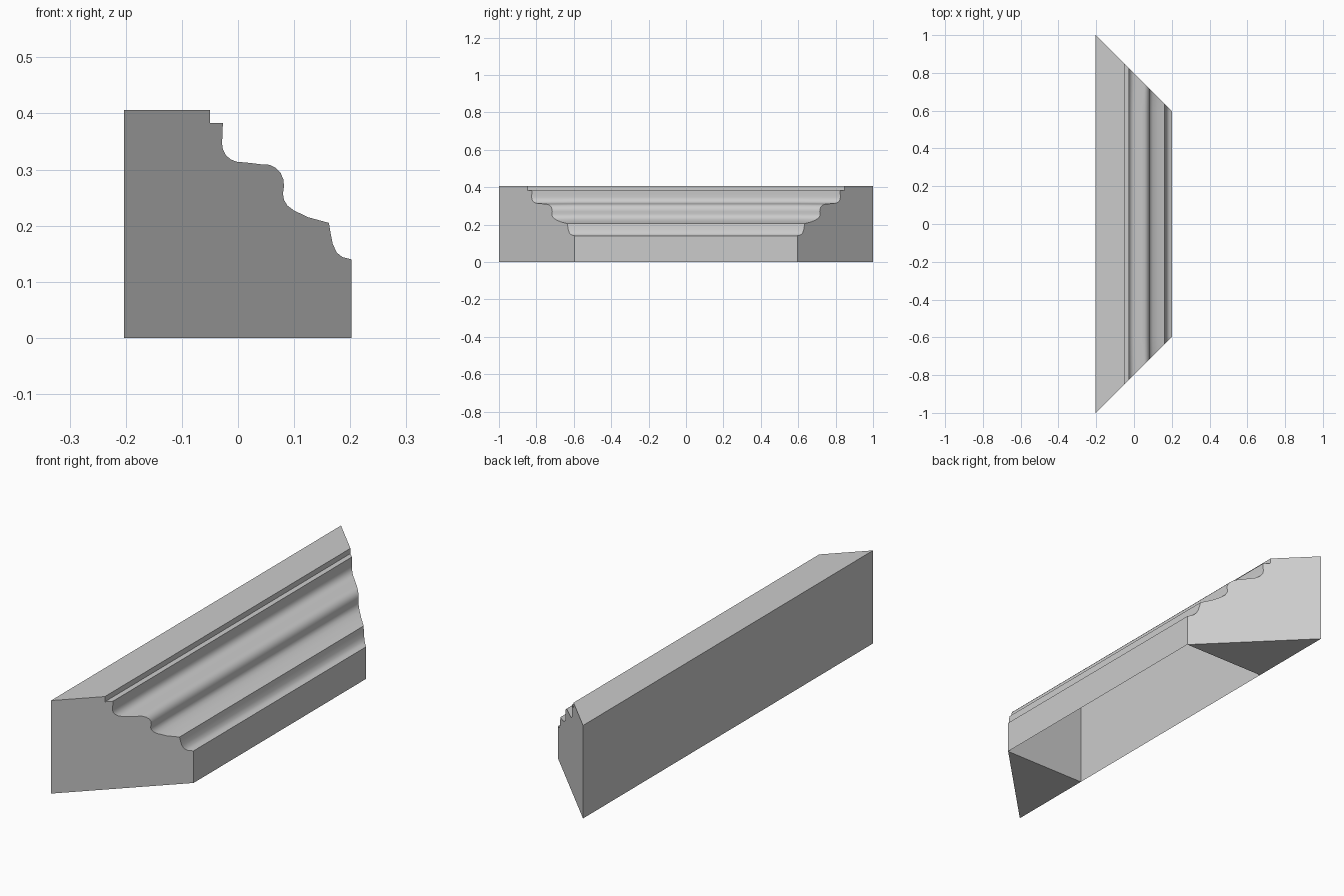
import bpy, bmesh

if "Cube" in bpy.data.objects:
    bpy.data.objects.remove(bpy.data.objects["Cube"])

# Moulding cross-section (x, z), from back bottom over the top to front bottom
PROFILE = [(-.203, 0), (-.203, .406), (-.05, .406), (-.05, .383), (-.027, .383),
           (-.0275, .365), (-.0285, .347), (-.027, .336), (-.022, .326), (-.013, .318), (-.002, .314),
           (.02, .312), (.04, .3095), (.056, .3085), (.067, .303), (.076, .294), (.081, .282),
           (.082, .27), (.080, .257), (.082, .246), (.088, .236), (.100, .227),
           (.125, .215), (.162, .205), (.165, .187), (.169, .167), (.176, .152),
           (.186, .144), (.202, .140), (.202, 0)]
INNER = .595                      # where the straight run meets the mitred ends


def mitre(x):
    return .797 - x


def loft(name, y0, y1, closed):
    """Sweep the profile from y0(x) to y1(x); closed adds the bottom and both end faces."""
    bm = bmesh.new()
    a = [bm.verts.new((x, y0(x), z)) for x, z in PROFILE]
    b = [bm.verts.new((x, y1(x), z)) for x, z in PROFILE]
    n = len(PROFILE)
    for i in range(n if closed else n - 1):
        j = (i + 1) % n
        bm.faces.new((a[i], a[j], b[j], b[i]))
    if closed:
        bm.faces.new(a[::-1])
        bm.faces.new(b)
    bmesh.ops.remove_doubles(bm, verts=bm.verts, dist=1e-4)
    bmesh.ops.recalc_face_normals(bm, faces=bm.faces)
    if not closed:                # open shell: make the normals point outward
        bm.faces.ensure_lookup_table()
        back = min(bm.faces, key=lambda f: f.calc_center_median().x)
        if back.normal.x > 0:
            bmesh.ops.reverse_faces(bm, faces=bm.faces)
    mesh = bpy.data.meshes.new(name)
    bm.to_mesh(mesh)
    bm.free()
    obj = bpy.data.objects.new(name, mesh)
    bpy.context.collection.objects.link(obj)
    bpy.ops.object.select_all(action='DESELECT')
    obj.select_set(True)
    bpy.context.view_layer.objects.active = obj
    bpy.ops.object.shade_smooth_by_angle(angle=.6)


# Straight run, open underneath
loft("moulding_run", lambda x: -INNER, lambda x: INNER, False)

# Solid mitred wedges at both ends
for side, label in ((-1, "front"), (1, "back")):
    loft(label + "_mitre_end", lambda x: side * INNER, lambda x: side * mitre(x), True)
